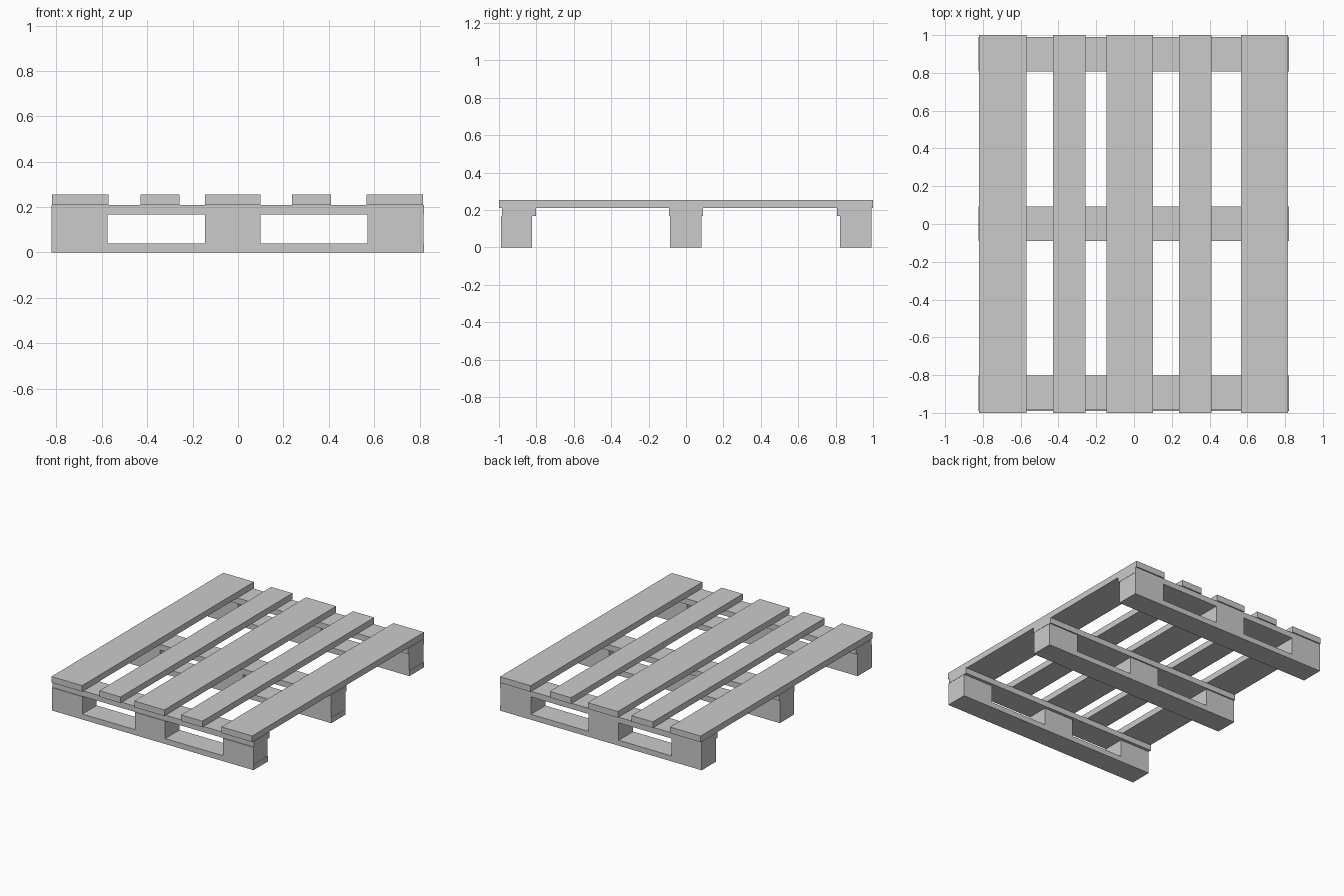
import bpy

if "Cube" in bpy.data.objects:
    bpy.data.objects.remove(bpy.data.objects["Cube"])


def box(name, x, y, z):
    """Axis-aligned box from (min, max) ranges."""
    bpy.ops.mesh.primitive_cube_add(
        size=1, location=[(a + b) / 2 for a, b in (x, y, z)])
    ob = bpy.context.object
    ob.name = name
    ob.scale = [b - a for a, b in (x, y, z)]
    bpy.ops.object.transform_apply(location=False, rotation=False, scale=True)
    return ob


Z_SKID, Z_BLOCK, Z_CROSS, Z_TOP = 0.04, 0.168, 0.21, 0.255

# Deck boards running front to back, alternating wide and narrow
deck = [(-0.82, -0.57), (-0.43, -0.257), (-0.145, 0.10),
        (0.237, 0.41), (0.566, 0.816)]
for i, x in enumerate(deck):
    box(f"deck_board_{i + 1}", x, (-1, 1), (Z_CROSS, Z_TOP))

# Three runners: cross board on top, three blocks, skid board below
cross_y = [(-0.985, -0.802), (-0.09, 0.092), (0.807, 0.991)]
block_y = [(-0.99, -0.824), (-0.085, 0.082), (0.823, 0.991)]
block_x = [(-0.822, -0.575), (-0.145, 0.10), (0.57, 0.818)]
for row, cy, by in zip(("front", "middle", "back"), cross_y, block_y):
    box(f"{row}_cross_board", (-0.822, 0.82), cy, (Z_BLOCK, Z_CROSS))
    box(f"{row}_skid_board", (-0.822, 0.82), by, (0, Z_SKID))
    for side, bx in zip(("left", "centre", "right"), block_x):
        box(f"{row}_{side}_block", bx, by, (Z_SKID, Z_BLOCK))
